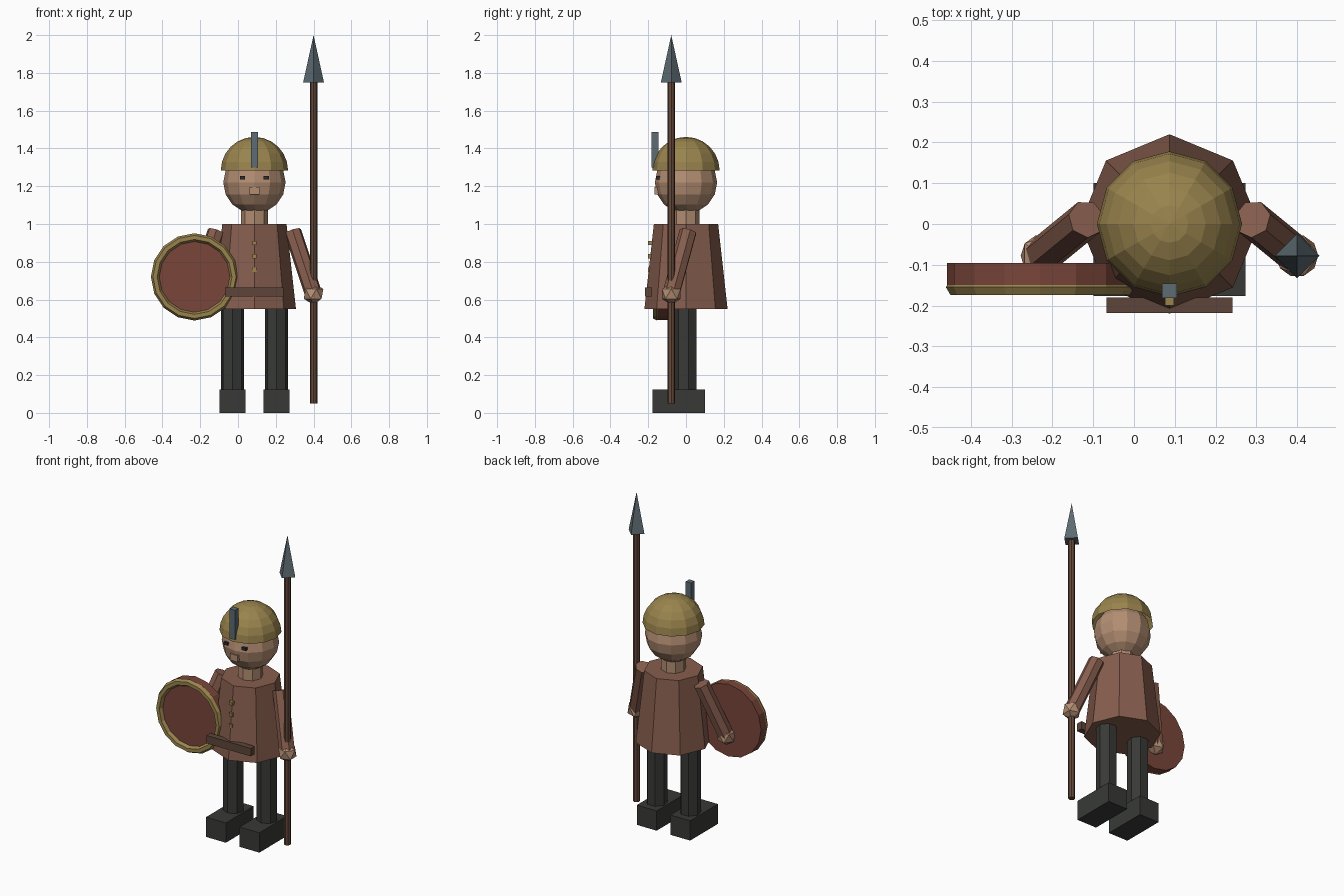
import bpy, bmesh, math
from mathutils import Vector, Matrix

if "Cube" in bpy.data.objects:
    bpy.data.objects.remove(bpy.data.objects["Cube"])

CX = 0.087  # figure's own centre line


def material(name, rgb):
    m = bpy.data.materials.new(name)
    m.diffuse_color = (*rgb, 1)
    m.use_nodes = True
    m.node_tree.nodes["Principled BSDF"].inputs["Base Color"].default_value = m.diffuse_color
    return m


SKIN = material("skin", (0.45, 0.27, 0.17))
CLOTH = material("cloth", (0.24, 0.11, 0.075))
DARK = material("dark_cloth", (0.04, 0.042, 0.038))
BRASS = material("brass", (0.32, 0.23, 0.075))
RED = material("shield_red", (0.19, 0.06, 0.042))
WOOD = material("wood", (0.13, 0.065, 0.042))
STEEL = material("steel", (0.11, 0.15, 0.17))
BELT = material("leather", (0.11, 0.06, 0.04))
BLACK = material("eye_dark", (0.025, 0.025, 0.03))


def finish(name, mat):
    ob = bpy.context.object
    ob.name = ob.data.name = name
    ob.data.materials.append(mat)
    return ob


def box(name, mat, lo, hi):
    lo, hi = Vector(lo), Vector(hi)
    bpy.ops.mesh.primitive_cube_add(size=1, location=(lo + hi) / 2)
    ob = finish(name, mat)
    ob.data.transform(Matrix.Diagonal((*(hi - lo), 1)))
    return ob


def tube(name, mat, a, b, r1, r2, sides, spin=0):
    a, b = Vector(a), Vector(b)
    d = b - a
    bpy.ops.mesh.primitive_cone_add(vertices=sides, radius1=r1, radius2=r2,
                                    depth=d.length, location=(a + b) / 2)
    ob = finish(name, mat)
    ob.data.transform(Matrix.Rotation(spin, 4, 'Z'))
    ob.rotation_euler = d.to_track_quat('Z', 'Y').to_euler()
    return ob


def upright(name, mat, x, y, z1, z2, r1, r2, sides, spin=0):
    bpy.ops.mesh.primitive_cone_add(vertices=sides, radius1=r1, radius2=r2, depth=z2 - z1,
                                    location=(x, y, (z1 + z2) / 2), rotation=(0, 0, spin))
    return finish(name, mat)


# Paired parts: boots, legs, arms, hands, eyes
for side, s in (("left", -1), ("right", 1)):
    lx = CX + s * 0.117
    box(side + "_boot", DARK, (lx - 0.069, -0.177, 0), (lx + 0.069, 0.1, 0.125))
    upright(side + "_leg", DARK, lx, 0, 0.1, 0.58, 0.062, 0.062, 7, math.pi)
    hand = (CX + s * 0.313, -0.078, 0.63)
    tube(side + "_arm", CLOTH, hand, (CX + s * 0.203, 0.012, 0.96), 0.047, 0.047, 7)
    bpy.ops.mesh.primitive_ico_sphere_add(subdivisions=1, radius=0.058, location=hand)
    finish(side + "_hand", SKIN)
    ex = CX + s * 0.063
    box(side + "_eye", BLACK, (ex - 0.014, -0.158, 1.236), (ex + 0.014, -0.12, 1.253))

# Tunic, buttons and belt
upright("tunic", CLOTH, CX, 0, 0.55, 1.0, 0.22, 0.17, 8)
for i in range(4):
    z = 0.9 - i * 0.071
    box(f"button_{i + 1}", BRASS, (CX - 0.011, -0.2, z - 0.011), (CX + 0.011, -0.172, z + 0.011))
box("belt", BELT, (CX - 0.155, -0.218, 0.615), (CX + 0.155, -0.18, 0.665))

# Neck, head and nose
upright("neck", SKIN, CX, 0, 0.98, 1.12, 0.072, 0.072, 8)
bpy.ops.mesh.primitive_uv_sphere_add(segments=12, ring_count=8, radius=0.165, location=(CX, 0, 1.22))
finish("head", SKIN)
box("nose", SKIN, (CX - 0.026, -0.166, 1.155), (CX + 0.026, -0.12, 1.196))

# Helmet: upper half of a sphere, with a front plume plate
bpy.ops.mesh.primitive_uv_sphere_add(segments=12, ring_count=12, radius=0.178, location=(CX, 0, 1.283))
helmet = finish("helmet", BRASS)
bm = bmesh.new()
bm.from_mesh(helmet.data)
bmesh.ops.delete(bm, geom=[v for v in bm.verts if v.co.z < -0.01], context='VERTS')
bm.to_mesh(helmet.data)
bm.free()
box("helmet_plate", STEEL, (CX - 0.018, -0.182, 1.3), (CX + 0.018, -0.146, 1.487))

# Round shield with a brass rim
SX, SZ = -0.23, 0.72
tube("shield", RED, (SX, -0.155, SZ), (SX, -0.095, SZ), 0.228, 0.228, 16)
bpy.ops.mesh.primitive_torus_add(major_segments=16, minor_segments=6, major_radius=0.209,
                                 minor_radius=0.022, location=(SX, -0.155, SZ),
                                 rotation=(math.pi / 2, 0, 0))
finish("shield_rim", BRASS)

# Spear
upright("spear_shaft", WOOD, 0.4, -0.078, 0.05, 1.77, 0.02, 0.02, 8)
upright("spear_head", STEEL, 0.4, -0.078, 1.75, 2.0, 0.055, 0, 4)
